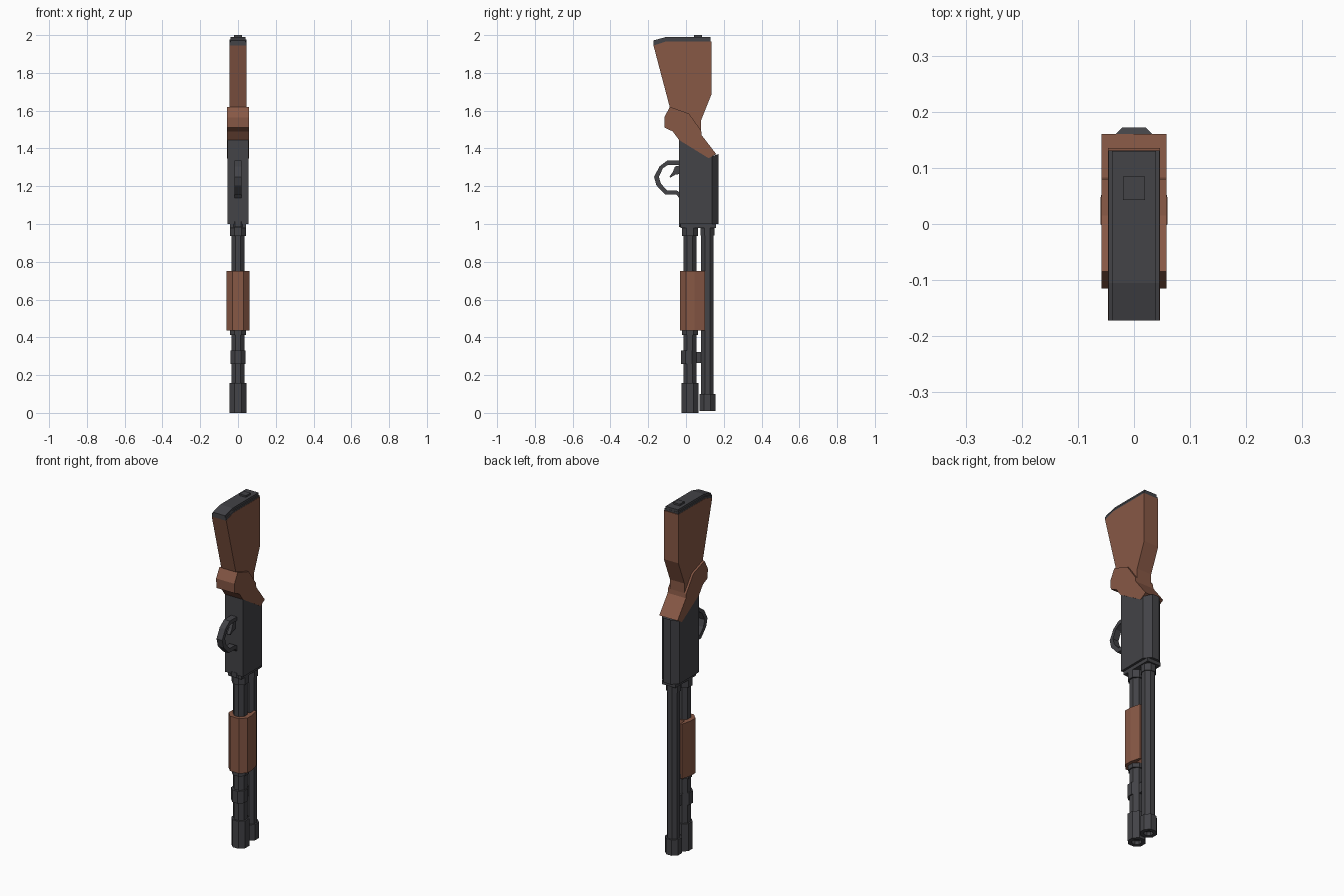
import bpy, bmesh, math

if "Cube" in bpy.data.objects:
    bpy.data.objects.remove(bpy.data.objects["Cube"])


def material(name, rgb):
    m = bpy.data.materials.new(name)
    m.diffuse_color = (*rgb, 1)
    m.use_nodes = True
    m.node_tree.nodes["Principled BSDF"].inputs["Base Color"].default_value = m.diffuse_color
    return m


WOOD = material("brown wood", (0.245, 0.098, 0.06))
METAL = material("dark metal", (0.056, 0.056, 0.063))


def finish(name, bm, mat):
    bmesh.ops.recalc_face_normals(bm, faces=bm.faces)
    me = bpy.data.meshes.new(name)
    bm.to_mesh(me)
    bm.free()
    me.materials.append(mat)
    ob = bpy.data.objects.new(name, me)
    bpy.context.collection.objects.link(ob)
    return ob


def prism(name, low, high, mat):
    """Solid between two matching loops of points."""
    bm = bmesh.new()
    a = [bm.verts.new(p) for p in low]
    b = [bm.verts.new(p) for p in high]
    n = len(a)
    bm.faces.new(a)
    bm.faces.new(b)
    for i in range(n):
        j = (i + 1) % n
        bm.faces.new((a[i], a[j], b[j], b[i]))
    return finish(name, bm, mat)


def slab(name, yz, half, mat):
    """Side profile extruded across x."""
    return prism(name, [(-half, y, z) for y, z in yz], [(half, y, z) for y, z in yz], mat)


def mirrored(half_section):
    return half_section + [(-x, y) for x, y in reversed(half_section)]


def column(name, xy, z0, top, mat):
    """Plan section extruded up z; top is a height or a function of y."""
    f = top if callable(top) else (lambda y: top)
    return prism(name, [(x, y, z0) for x, y in xy], [(x, y, f(y)) for x, y in xy], mat)


def box(name, x, y0, y1, z0, z1, mat=METAL):
    return slab(name, [(y0, z0), (y1, z0), (y1, z1), (y0, z1)], x, mat)


def tube(name, y, apothem, z0, z1, bore=0):
    """Octagonal tube with flats facing the axes and an optional bore at the bottom."""
    def ring(bm, r, z):
        R = r / math.cos(math.pi / 8)
        return [bm.verts.new((R * math.cos(math.pi * (k + .5) / 4),
                              y + R * math.sin(math.pi * (k + .5) / 4), z)) for k in range(8)]
    bm = bmesh.new()
    rings = [ring(bm, apothem, z1), ring(bm, apothem, z0)]
    if bore:
        rings += [ring(bm, bore, z0), ring(bm, bore, z0 + 0.06)]
    for a, b in zip(rings, rings[1:]):
        for i in range(8):
            j = (i + 1) % 8
            bm.faces.new((a[i], a[j], b[j], b[i]))
    bm.faces.new(rings[0])
    bm.faces.new(rings[-1])
    return finish(name, bm, METAL)


# Butt stock, grip and butt plate
slab("butt_stock", [(-.172, 1.945), (-.108, 1.966), (.135, 1.966), (.135, 1.687), (.08, 1.55),
                    (.08, 1.49), (-.02, 1.49), (-.085, 1.615)], .046, WOOD)
slab("grip", [(-.085, 1.62), (.015, 1.585), (.08, 1.495), (.083, 1.47), (.16, 1.37), (.12, 1.348),
              (-.037, 1.445), (-.07, 1.49), (-.113, 1.51), (-.115, 1.565)], .058, WOOD)
slab("butt_plate_base", [(-.172, 1.945), (-.105, 1.965), (.131, 1.965), (.131, 1.977),
                         (-.105, 1.977), (-.172, 1.963)], .045, METAL)
slab("butt_plate", [(-.172, 1.955), (-.105, 1.97), (.13, 1.97), (.13, 1.99),
                    (-.105, 1.99), (-.172, 1.972)], .039, METAL)
box("butt_stud", .02, .043, .085, 1.98, 2.0)


# Receiver with chamfered back and sloped top
def receiver_top(y):
    return 1.45 - (y + .036) * .64 if y < .12 else 1.352 + (y - .12) * .35


column("receiver", mirrored([(.056, -.036), (.056, .119), (.056, .138), (.021, .172)]),
       1.0, receiver_top, METAL)
box("receiver_plate", .043, -.03, .158, .98, 1.0)
tube("receiver_collar", .0, .038, .985, 1.013)

# Trigger guard and trigger
slab("trigger_guard", [(-.03, 1.335), (-.1, 1.335), (-.14, 1.305), (-.169, 1.25), (-.157, 1.205),
                       (-.11, 1.155), (-.05, 1.155), (-.03, 1.13), (-.03, 1.165), (-.05, 1.178),
                       (-.1, 1.178), (-.132, 1.212), (-.144, 1.25), (-.122, 1.295), (-.095, 1.313),
                       (-.03, 1.313)], .018, METAL)
slab("trigger", [(-.03, 1.31), (-.058, 1.305), (-.07, 1.275), (-.088, 1.25), (-.083, 1.245),
                 (-.055, 1.262), (-.03, 1.265)], .01, METAL)

# Barrel and magazine tube
MAG, BAR = .021, .113
tube("magazine_tube", MAG, .035, .02, .99)
tube("magazine_cap", MAG, .044, 0, .157, .024)
tube("magazine_collar", MAG, .043, .937, .985)
tube("barrel", BAR, .033, .03, 1.0)
tube("muzzle_ring", BAR, .042, .01, .1, .022)
tube("barrel_collar", BAR, .037, .94, .985)

# Clamp joining the two tubes
tube("clamp", .014, .041, .26, .33)
box("clamp_link", .014, .04, .09, .265, .322)

# Pump handle, a trough open toward the barrel
column("pump_handle", mirrored([(.028, -.032), (.06, 0), (.06, .045), (.046, .1), (.034, .1),
                                (.034, .06)]), .437, .752, WOOD)
tube("pump_ring", MAG, .042, .413, .44)
